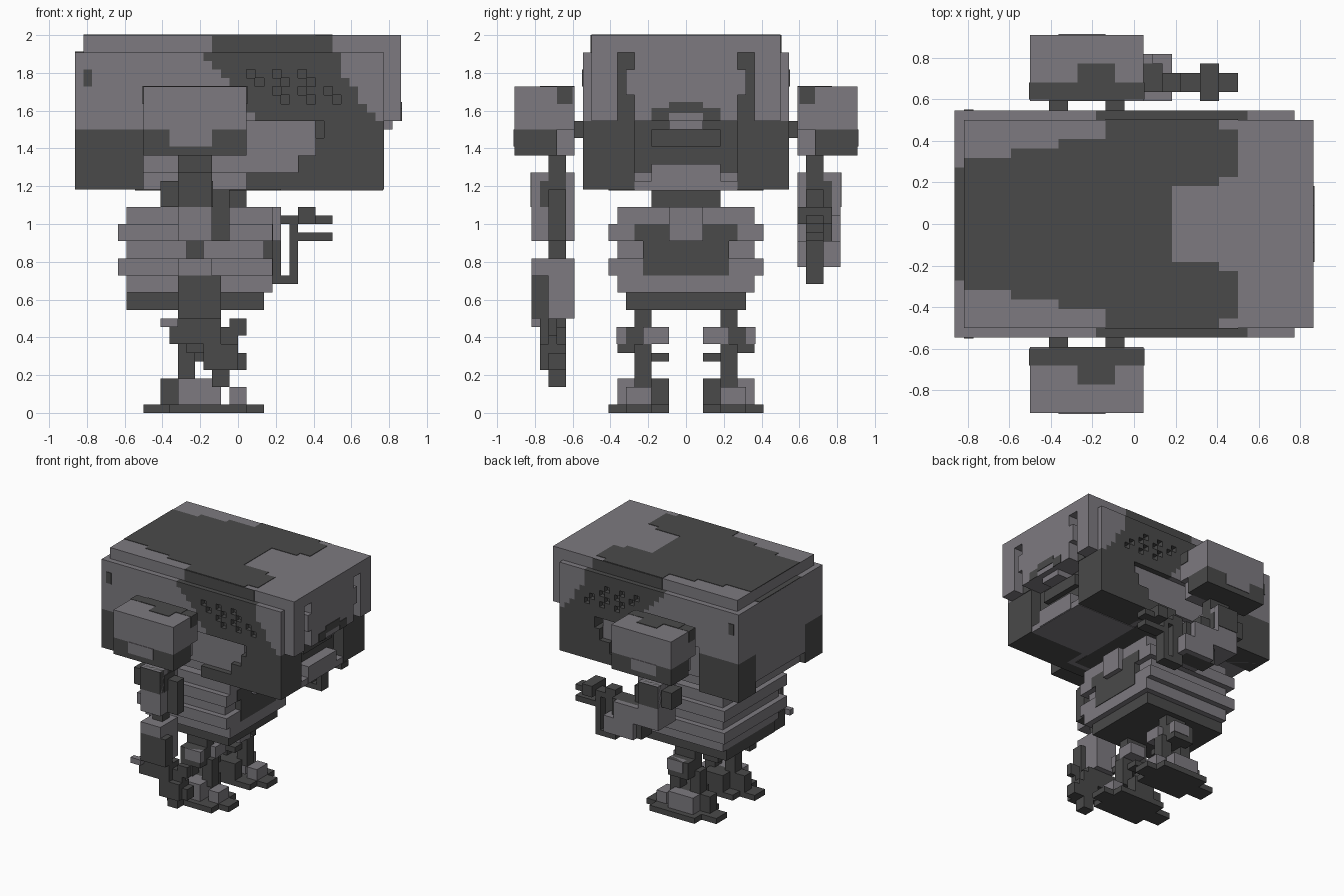
import bpy, bmesh

if "Cube" in bpy.data.objects:
    bpy.data.objects.remove(bpy.data.objects["Cube"])

U = 1 / 22  # one block; all sizes below are in whole blocks


def material(name, rgb):
    m = bpy.data.materials.new(name)
    m.diffuse_color = (*rgb, 1)
    m.use_nodes = True
    m.node_tree.nodes["Principled BSDF"].inputs["Base Color"].default_value = m.diffuse_color
    return m


LIGHT = material("light grey", (0.205, 0.195, 0.215))
DARK = material("dark grey", (0.068, 0.068, 0.068))


def blocks(name, mat, cells, sides=(1,)):
    """One object from boxes (x0,x1,y0,y1,z0,z1); sides flips y for left / right."""
    bm = bmesh.new()
    for s in sides:
        for x0, x1, y0, y1, z0, z1 in cells:
            ya, yb = sorted((y0 * s, y1 * s))
            r = bmesh.ops.create_cube(bm, size=1)
            for v in r["verts"]:
                v.co = ((x1 if v.co.x > 0 else x0) * U,
                        (yb if v.co.y > 0 else ya) * U,
                        (z1 if v.co.z > 0 else z0) * U)
    me = bpy.data.meshes.new(name)
    bm.to_mesh(me)
    bm.free()
    me.materials.append(mat)
    ob = bpy.data.objects.new(name, me)
    bpy.context.collection.objects.link(ob)
    return ob


BOTH = (1, -1)

# Head shell and slotted visor front
blocks("head_shell", LIGHT, [(-18, 17, -11, 11, 34, 44), (-19, -18, -11, 11, 34, 42)])
blocks("visor_front", LIGHT, [(17, 19, 0, 6, 34, 44), (17, 19, 8, 11, 34, 44),
                              (17, 19, 6, 8, 42, 44), (17, 19, 6, 7, 37, 40)], BOTH)
blocks("visor_slot_floor", DARK, [(16.9, 17.1, 6, 8, 34, 42)], BOTH)
blocks("visor_badge_plate", DARK, [(18.9, 19.1, 0, 2, 34.9, 36.2), (18.9, 19.1, 2, 4, 34, 35.5)], BOTH)

# Side skin with the slanted, perforated vent, row by row
skin, vent = [], []
for k in range(34, 42):
    left = round(-4 + (41 - k) * 0.9)
    right = 12 if k >= 39 else round(12 + (39 - k) * 0.8)
    skin += [(-19, left, 11, 12, k, k + 1), (right, 17, 11, 12, k, k + 1)]
    vent.append((left, right, 10.9, 11.1, k, k + 1))
    shift = 1 if k % 2 else 2
    for x in range(left, right):
        hole = 36 <= k <= 39 and left + 2 < x < right - 2 and (x - shift) % 3 == 0
        if not hole:
            vent.append((x, x + 1, 11, 12, k, k + 1))
vent.append((-3, 11, 10.9, 11.1, 42, 44))
blocks("head_side_skin", LIGHT, skin, BOTH)
blocks("side_vent", DARK, vent, BOTH)
blocks("side_notch", DARK, [(-18, -17, 11.9, 12.1, 38, 40)], BOTH)

# Dark plates on the crown and above the vents
T0, T1 = 43.9, 44.08
blocks("crown_plate", DARK, [(-18, -13, -7, 7, T0, T1), (-13, -8, -8, 8, T0, T1),
                             (-8, -3, -9, 9, T0, T1), (-3, 4, -5, 5, T0, T1),
                             (-19, -18, -6, 6, 41.9, 42.1)])
blocks("ear_plate", DARK, [(-3, 9, 5, 11, T0, T1), (-1, 9, 4, 5, T0, T1),
                           (9, 11, 5, 10, T0, T1)], BOTH)

# Lower head: light core, dark rear boxes, stepped jaw, face and chin
blocks("lower_head", LIGHT, [(-18, 6, -10, 10, 26, 34), (-11, 9, -11, 11, 28, 34),
                             (-19, -18, -7, 7, 28, 34), (-19, -11, -12, 12, 33, 34)])
blocks("rear_box", DARK, [(-19, -11, 7, 12, 26, 33)], BOTH)
blocks("jaw", DARK, [(10, 17, 6, 12, 32, 34), (9, 17, 6, 12, 30, 32),
                     (7, 17, 6, 12, 28, 30), (1, 17, 6, 12, 26, 28)], BOTH)
blocks("face", DARK, [(8, 15, -6, 6, 28, 34), (15, 16, -4, 4, 31, 33)])
blocks("nose", LIGHT, [(15, 18, -2, 2, 33, 34)])
blocks("chin", LIGHT, [(5, 17, -4, 4, 26, 29), (5, 16.9, -6, 6, 25.9, 27)])
blocks("head_underside", DARK, [(-12, 5, -9, 9, 25.9, 26.1)])

# Neck, banded torso and pelvis
blocks("neck", DARK, [(-9, 1, -4, 4, 24, 26)])
blocks("torso", LIGHT, [(-13, 4, -8, 8, 22, 24), (-14, 4, -9, 9, 20, 22),
                        (-13, 3, -8, 8, 18, 20), (-14, 4, -9, 9, 16, 18),
                        (-13, 4, -8, 8, 14, 16), (3, 5, -2, 2, 20, 24)])
blocks("chest_panel", DARK, [(3, 4.1, -5, 5, 16, 20), (3, 4.1, -6, 6, 20, 22)])
blocks("pelvis", DARK, [(-13, 3, -7, 7, 12, 14)])

# Legs and feet
blocks("leg", DARK, [(-6, -2, 4, 6, 8, 12), (-6, -2, 4, 8, 7, 10), (-5, -2, 2, 4, 6, 7),
                     (-7, -5, 4, 6, 4, 8), (-3, -1, 4, 6, 3, 8)], BOTH)
blocks("knee_guard", LIGHT, [(-4, -1, 2, 5, 8, 10), (-5, -1.9, 7, 8.1, 8, 10)], BOTH)
blocks("ankle", DARK, [(-9, -3, 4, 6, 1, 4), (-6, -2, 2, 4, 1, 4)], BOTH)
blocks("ankle_guard", LIGHT, [(-7, -2, 5, 8, 1, 4), (-1, 1, 4, 7, 1, 3)], BOTH)
blocks("foot", DARK, [(-11, 3, 4, 7, 0, 1), (-8, 1, 2, 9, 0, 1)], BOTH)

# Shoulders, shared by both arms
blocks("shoulder", LIGHT, [(-11, 1, 13, 20, 33, 38), (-10, 0, 13, 15, 30, 33),
                           (-8, -3, 19, 20.1, 31, 33)], BOTH)
blocks("shoulder_base", DARK, [(-11, 1, 15, 20, 30, 33)], BOTH)
blocks("shoulder_cap", DARK, [(-9, -1, 13, 15, 37.9, 38.1), (-6, -2, 15, 17, 37.9, 38.1),
                              (-11.1, 1.1, 13.2, 15, 36, 38.05)], BOTH)
blocks("shoulder_joint", DARK, [(-9, -7, 12, 13, 32, 34), (-3, -1, 12, 13, 32, 34)], BOTH)
blocks("upper_arm", DARK, [(-7, -3, 14, 16, 27, 30)], BOTH)
blocks("elbow", LIGHT, [(-7, -3, 13, 18, 20, 28)], BOTH)
blocks("elbow_joint", DARK, [(-9, -2.9, 14, 17, 24, 27), (-7, -3, 17, 18.1, 24, 28),
                             (-3, -1, 14, 16, 20, 26)], BOTH)

# Hanging arm on the front side
R = (-1,)
blocks("hanging_wrist", DARK, [(-6, -4, 14, 16, 17, 20)], R)
blocks("hanging_forearm", LIGHT, [(-7, -3, 13, 17, 11, 18), (-7, -3, 17, 18, 16, 18),
                                  (-9, -7, 17, 18, 10, 11)], R)
blocks("hanging_forearm_guard", DARK, [(-7, -2, 16, 18, 11, 16)], R)
blocks("hanging_hand", DARK, [(-8, -2, 14, 17, 8, 11), (-3, -1, 14, 16, 3, 10),
                              (-4, 0, 14, 17, 5, 8), (0, 1, 15, 16, 9, 11),
                              (-1, 1, 14, 16, 5, 7), (-1, 0, 15, 16, 7, 11)], R)

# Raised arm on the far side, reaching towards +x
blocks("raised_forearm", DARK, [(-3, 3, 14, 17, 17, 23), (3, 5, 14, 16, 18, 24)])
blocks("raised_forearm_guard", LIGHT, [(-2, 4, 16, 18, 17, 20), (-2, 4, 13, 14, 17, 20),
                                       (-3, 2, 17, 18, 20, 23)])
blocks("raised_hand", DARK, [(4, 11, 14, 16, 22, 23), (7, 9, 13, 17, 22, 24),
                             (6, 11, 14, 16, 20, 21), (6, 7, 14, 16, 16, 22),
                             (4, 7, 14, 16, 15, 16), (3, 5, 14, 16, 15, 18)])
